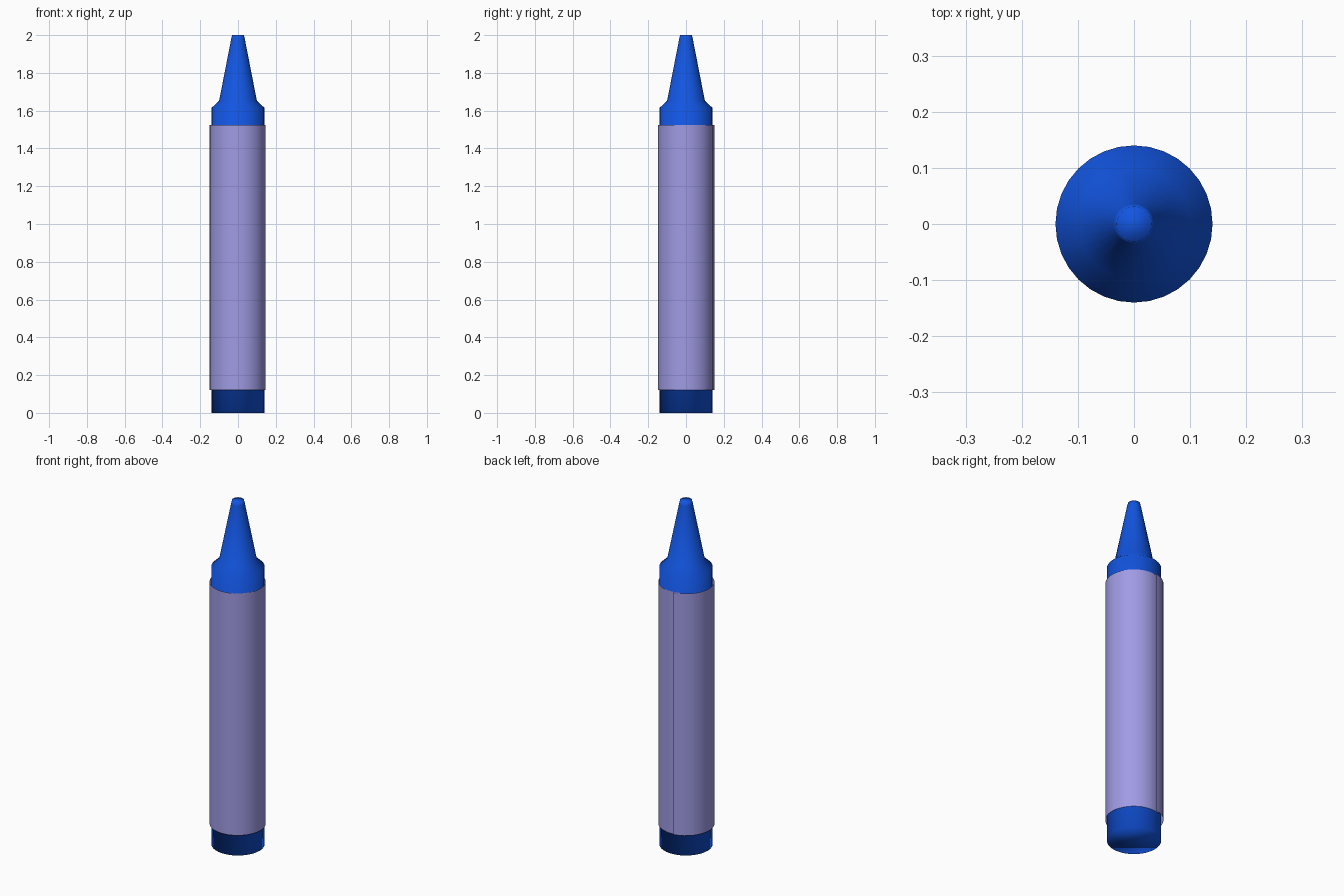
import bpy, bmesh
from math import cos, sin, radians, pi

if "Cube" in bpy.data.objects:
    bpy.data.objects.remove(bpy.data.objects["Cube"])


def material(name, colour):
    mat = bpy.data.materials.new(name)
    mat.use_nodes = True
    mat.diffuse_color = colour
    mat.node_tree.nodes["Principled BSDF"].inputs["Base Color"].default_value = colour
    return mat


def finish(bm, name, mat):
    for face in bm.faces:
        face.smooth = True
    mesh = bpy.data.meshes.new(name)
    bm.to_mesh(mesh)
    bm.free()
    mesh.materials.append(mat)
    obj = bpy.data.objects.new(name, mesh)
    bpy.context.collection.objects.link(obj)
    return obj


def bridge(bm, lower, upper, closed):
    count = len(lower)
    for i in range(count if closed else count - 1):
        j = (i + 1) % count
        bm.faces.new((lower[i], lower[j], upper[j], upper[i]))


blue = material("wax blue", (0.006, 0.09, 0.75, 1))
lilac = material("paper lilac", (0.35, 0.33, 0.78, 1))

# Wax stick: straight shaft, short shoulder, long cone and blunt tip
SIDES = 32
profile = [(0.14, 0), (0.14, 1.615), (0.10, 1.652), (0.036, 1.98), (0.031, 2.0)]
bm = bmesh.new()
rings = [[bm.verts.new((r * cos(2 * pi * i / SIDES), r * sin(2 * pi * i / SIDES), z))
          for i in range(SIDES)] for r, z in profile]
for lower, upper in zip(rings, rings[1:]):
    bridge(bm, lower, upper, True)
bm.faces.new(list(reversed(rings[0])))
bm.faces.new(rings[-1])
finish(bm, "wax_stick", blue)

# Paper sleeve: thin sheet rolled once round, with a lapped seam at the back
STEPS = 48
START, END = radians(-262), radians(112)
bm = bmesh.new()
edges = []
for z in (0.12, 1.525):
    row = []
    for i in range(STEPS + 1):
        t = i / STEPS
        angle = START + (END - START) * t
        radius = 0.152 - 0.008 * t
        row.append(bm.verts.new((radius * cos(angle), radius * sin(angle), z)))
    edges.append(row)
bridge(bm, edges[0], edges[1], False)
finish(bm, "paper_sleeve", lilac)
